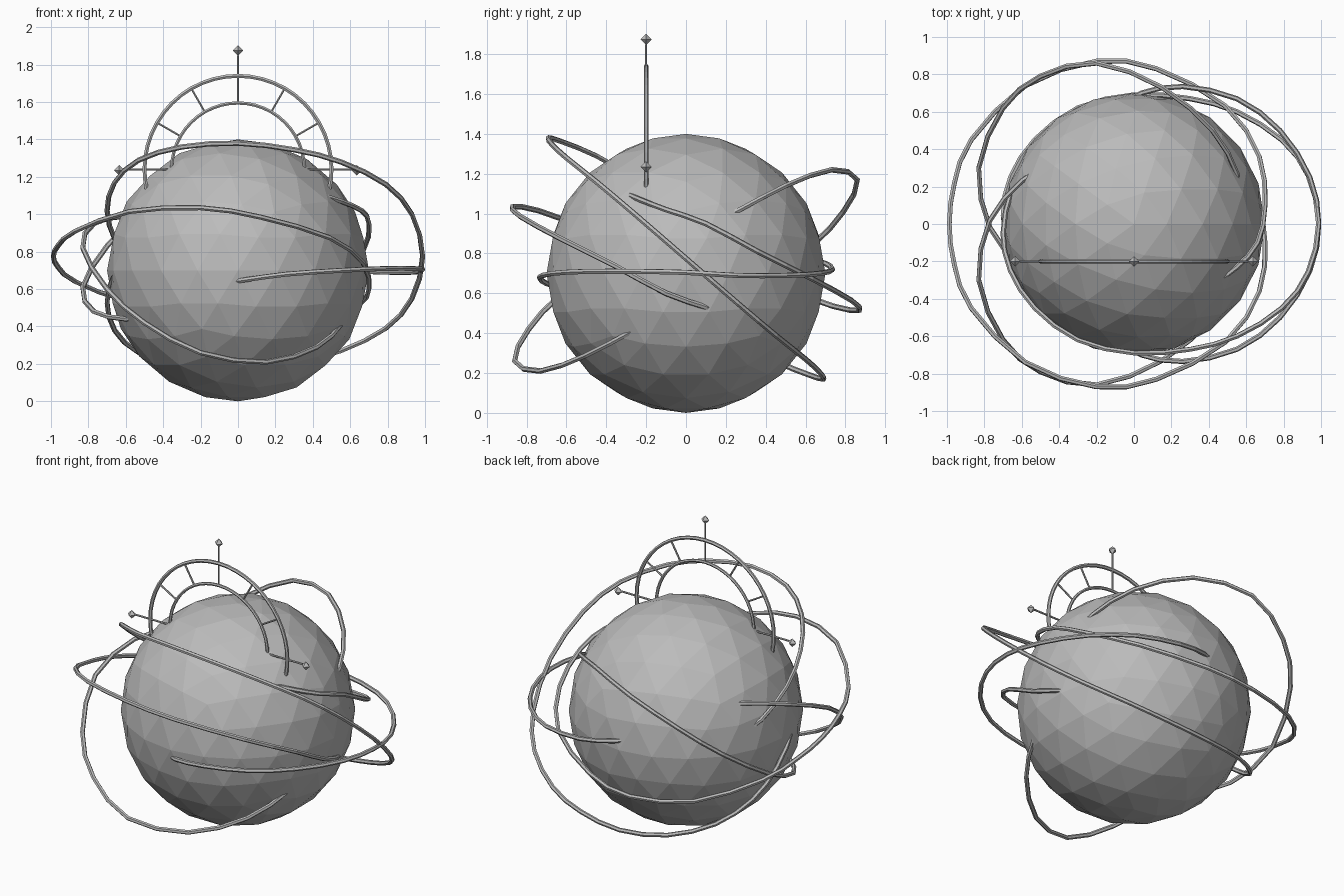
import bpy, bmesh, math
from mathutils import Vector

if "Cube" in bpy.data.objects:
    bpy.data.objects.remove(bpy.data.objects["Cube"])

grey = bpy.data.materials.new("stone_grey")
grey.diffuse_color = (0.5, 0.5, 0.5, 1)
grey.use_nodes = True
grey.node_tree.nodes["Principled BSDF"].inputs["Base Color"].default_value = grey.diffuse_color


def add_mesh(name, bm):
    mesh = bpy.data.meshes.new(name)
    bm.to_mesh(mesh)
    bm.free()
    mesh.materials.append(grey)
    obj = bpy.data.objects.new(name, mesh)
    bpy.context.collection.objects.link(obj)
    return obj


def tube(name, pts, radius, closed=False):
    """Sweep a round section along a list of points."""
    cu = bpy.data.curves.new(name, 'CURVE')
    cu.dimensions = '3D'
    cu.bevel_depth = radius
    cu.bevel_resolution = 1
    cu.use_fill_caps = True
    sp = cu.splines.new('POLY')
    sp.points.add(len(pts) - 1)
    for p, co in zip(sp.points, pts):
        p.co = (*co, 1)
    sp.use_cyclic_u = closed
    sp.use_smooth = False
    cu.materials.append(grey)
    obj = bpy.data.objects.new(name, cu)
    bpy.context.collection.objects.link(obj)
    bpy.ops.object.select_all(action='DESELECT')
    obj.select_set(True)
    bpy.context.view_layer.objects.active = obj
    bpy.ops.object.convert(target='MESH')


def smooth_path(pts, steps=2):
    """Catmull-Rom path through the points."""
    p = [Vector(v) for v in pts]
    p = [2 * p[0] - p[1]] + p + [2 * p[-1] - p[-2]]
    out = []
    for a, b, c, d in zip(p, p[1:], p[2:], p[3:]):
        for i in range(steps):
            t = i / steps
            out.append(0.5 * (2 * b + (c - a) * t + (2 * a - 5 * b + 4 * c - d) * t * t
                              + (3 * b - a - 3 * c + d) * t ** 3))
    return out + [p[-2]]


def half_turn(pts, zc):
    """Turn points 180 degrees about the x direction at height zc."""
    return [(x, -y, 2 * zc - z) for x, y, z in pts]


def symmetric_path(half, zc):
    return smooth_path(half_turn(half, zc)[:0:-1] + half)


# Faceted globe
bm = bmesh.new()
bmesh.ops.create_icosphere(bm, subdivisions=3, radius=0.7)
bmesh.ops.translate(bm, verts=bm.verts, vec=(0, 0, 0.7))
add_mesh("globe", bm)

# Looping bands that rise out of the globe and sink back in
TUBE = 0.014
level_band = [(.987, 0, .705), (.94, -.25, .71), (.78, -.5, .71), (.55, -.67, .70),
              (.26, -.735, .68), (.04, -.70, .65), (-.1, -.62, .63)]
tube("level_band", symmetric_path(level_band, 0.70), TUBE)

steep_band = [(.987, 0, .775), (.93, -.26, 1.0), (.79, -.45, 1.16), (.55, -.6, 1.28),
              (.3, -.67, 1.345), (0, -.69, 1.38), (-.3, -.62, 1.36), (-.53, -.45, 1.29),
              (-.66, -.25, 1.17), (-.7, -.05, 1.02), (-.66, .16, .87), (-.58, .25, .8)]
tube("steep_band", symmetric_path(steep_band, 0.775), TUBE)

wide_band = [(-.987, 0, .775), (-.96, -.22, .835), (-.87, -.45, .91), (-.58, -.74, 1.015),
             (-.2, -.87, 1.035), (.12, -.83, .985), (.49, -.63, .875), (.67, -.36, .74),
             (.7, -.1, .6), (.66, .1, .53), (.55, .23, .48), (.45, .3, .45)]
tube("wide_band", symmetric_path(wide_band, 0.775), TUBE)

low_band = [(.56, -.12, .48), (.55, -.27, .41), (.42, -.5, .29), (.15, -.73, .21),
            (-.2, -.86, .26), (-.5, -.79, .42), (-.7, -.62, .6), (-.83, -.3, .82),
            (-.77, .02, .95), (-.6, .23, .99), (-.45, .32, .98)]
tube("low_front_band", smooth_path(low_band), TUBE)
tube("high_back_band", smooth_path(half_turn(low_band, 0.715)), TUBE)


# Crown: two upright hoops
def crown_point(r, angle):
    return (r * math.cos(angle), -0.2, 1.24 + r * math.sin(angle))


for name, r, thick in (("outer_hoop", 0.5, 0.012), ("inner_hoop", 0.355, 0.010)):
    tube(name, [crown_point(r, math.tau * i / 48) for i in range(48)], thick, True)

# Crown spokes; every third one is long and carries a small gem
for i in range(7):
    angle = math.pi * i / 6
    long_one = i % 3 == 0
    outer = 0.61 if long_one else 0.5
    tube(f"spoke_{i}", [crown_point(0.355, angle), crown_point(outer, angle)], 0.006)
    if long_one:
        bm = bmesh.new()
        bmesh.ops.create_uvsphere(bm, u_segments=4, v_segments=2, radius=0.028)
        x, y, z = crown_point(0.635, angle)
        bmesh.ops.translate(bm, verts=bm.verts, vec=(x, y, z - (0.005 if i != 3 else 0)))
        add_mesh(f"gem_{i}", bm)
